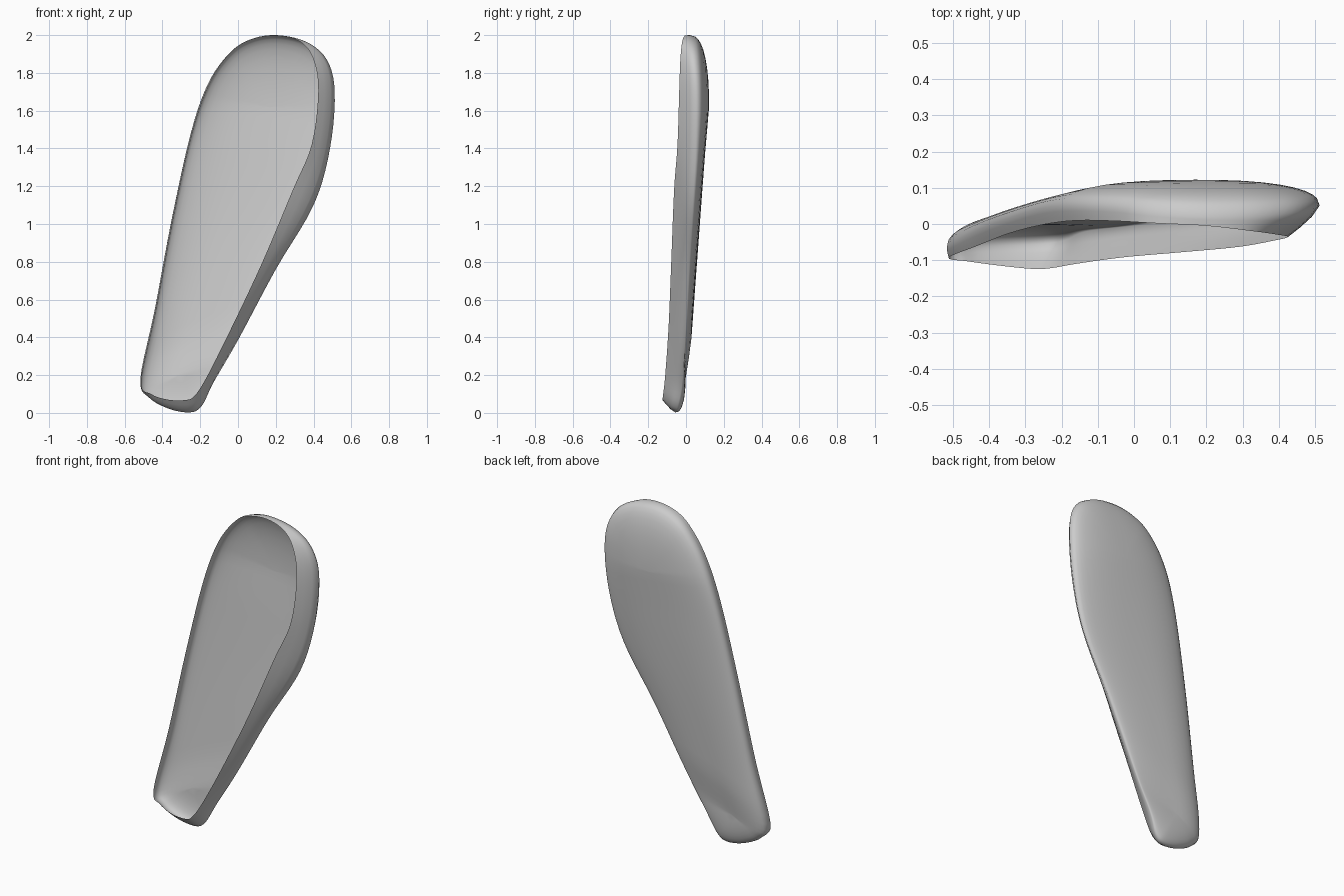
import bpy, bmesh
from mathutils import Vector

if "Cube" in bpy.data.objects:
    bpy.data.objects.remove(bpy.data.objects["Cube"])

# Widest outline of the shell, clockwise from the top (x, y, z)
OUTLINE = [(.20, .02, 2.0), (.36, .025, 1.965), (.47, .035, 1.87), (.512, .05, 1.70), (.487, .05, 1.40),
           (.40, .035, 1.10), (.20, .015, .76), (0, -.005, .385), (-.13, -.02, .16), (-.19, -.045, .04),
           (-.25, -.055, .003), (-.36, -.06, .02), (-.47, -.065, .08), (-.517, -.065, .18), (-.44, -.02, .55),
           (-.35, .015, 1.03), (-.25, .045, 1.48), (-.16, .05, 1.74), (-.05, .045, 1.90), (.06, .03, 1.975)]
# Open front rim, point for point with the outline
RIM = [(.20, -.005, 1.998), (.33, -.02, 1.965), (.40, -.03, 1.87), (.425, -.036, 1.70), (.39, -.045, 1.42),
       (.29, -.063, 1.18), (.13, -.078, .80), (-.03, -.092, .46), (-.16, -.11, .20), (-.23, -.122, .09),
       (-.28, -.124, .068), (-.37, -.115, .07), (-.46, -.103, .10), (-.512, -.093, .17), (-.432, -.06, .55),
       (-.342, -.025, 1.03), (-.242, .0, 1.48), (-.152, .01, 1.74), (-.045, .008, 1.90), (.06, .002, 1.975)]
# Depth of the back along its centre line (z, y)
BACK = [(.2, -.002), (.4, .028), (.7, .05), (1.0, .073), (1.4, .103), (1.64, .124)]
SPINE_LOW, SPINE_TOP = Vector((-.31, 0, .20)), Vector((.17, 0, 1.62))
STEPS = 5


def closed_spline(points):
    """Catmull-Rom curve through a closed loop."""
    p = [Vector(v) for v in points]
    n, out = len(p), []
    for i in range(n):
        a, b, c, d = p[i - 1], p[i], p[(i + 1) % n], p[(i + 2) % n]
        for s in range(STEPS):
            t = s / STEPS
            out.append(.5 * (2 * b + (c - a) * t + (2 * a - 5 * b + 4 * c - d) * t * t
                             + (3 * b - a - 3 * c + d) * t ** 3))
    return out


def back_depth(z):
    for (z0, y0), (z1, y1) in zip(BACK, BACK[1:]):
        if z <= z1:
            return y0 + (y1 - y0) * max(0, (z - z0) / (z1 - z0))
    return BACK[-1][1]


outer, rim = closed_spline(OUTLINE), closed_spline(RIM)
count = len(outer)
axis = SPINE_TOP - SPINE_LOW


def spine_target(i):
    """Centre line point shared by a left and right pair."""
    mid = (outer[i] + outer[-i % count]) / 2
    mid.y = 0
    t = min(1, max(0, (mid - SPINE_LOW).dot(axis) / axis.length_squared))
    p = SPINE_LOW + axis * t
    p.y = back_depth(p.z)
    return p


targets = [spine_target(i) for i in range(count)]

# Side wall: rim out to the widest outline
loops = [rim]
for fy, fxz in ((.3, .38), (.65, .76)):
    loops.append([Vector((r.x + (o.x - r.x) * fxz, r.y + (o.y - r.y) * fy, r.z + (o.z - r.z) * fxz))
                  for r, o in zip(rim, outer)])
loops.append(outer)
# Rounded back: outline in to the centre line
for f in (.02, .06, .12, .2, .32, .46, .62, .8, 1):
    g = (1 - (1 - f) ** 2.4) ** (1 / 2.4)
    loops.append([Vector((o.x + (t.x - o.x) * f, o.y + (t.y - o.y) * g, o.z + (t.z - o.z) * f))
                  for o, t in zip(outer, targets)])

bm = bmesh.new()
rows = [[bm.verts.new(p) for p in loop] for loop in loops]
for a, b in zip(rows, rows[1:]):
    for i in range(count):
        j = (i + 1) % count
        bm.faces.new((a[i], b[i], b[j], a[j]))
bmesh.ops.remove_doubles(bm, verts=bm.verts, dist=.0003)
bmesh.ops.recalc_face_normals(bm, faces=bm.faces)
# Outside of the back faces +y
if sum(f.normal.y * f.calc_area() for f in bm.faces) < 0:
    bmesh.ops.reverse_faces(bm, faces=bm.faces)
for f in bm.faces:
    f.smooth = True
mesh = bpy.data.meshes.new("pad_shell")
bm.to_mesh(mesh)
bm.free()
shell = bpy.data.objects.new("pad_shell", mesh)
bpy.context.collection.objects.link(shell)
